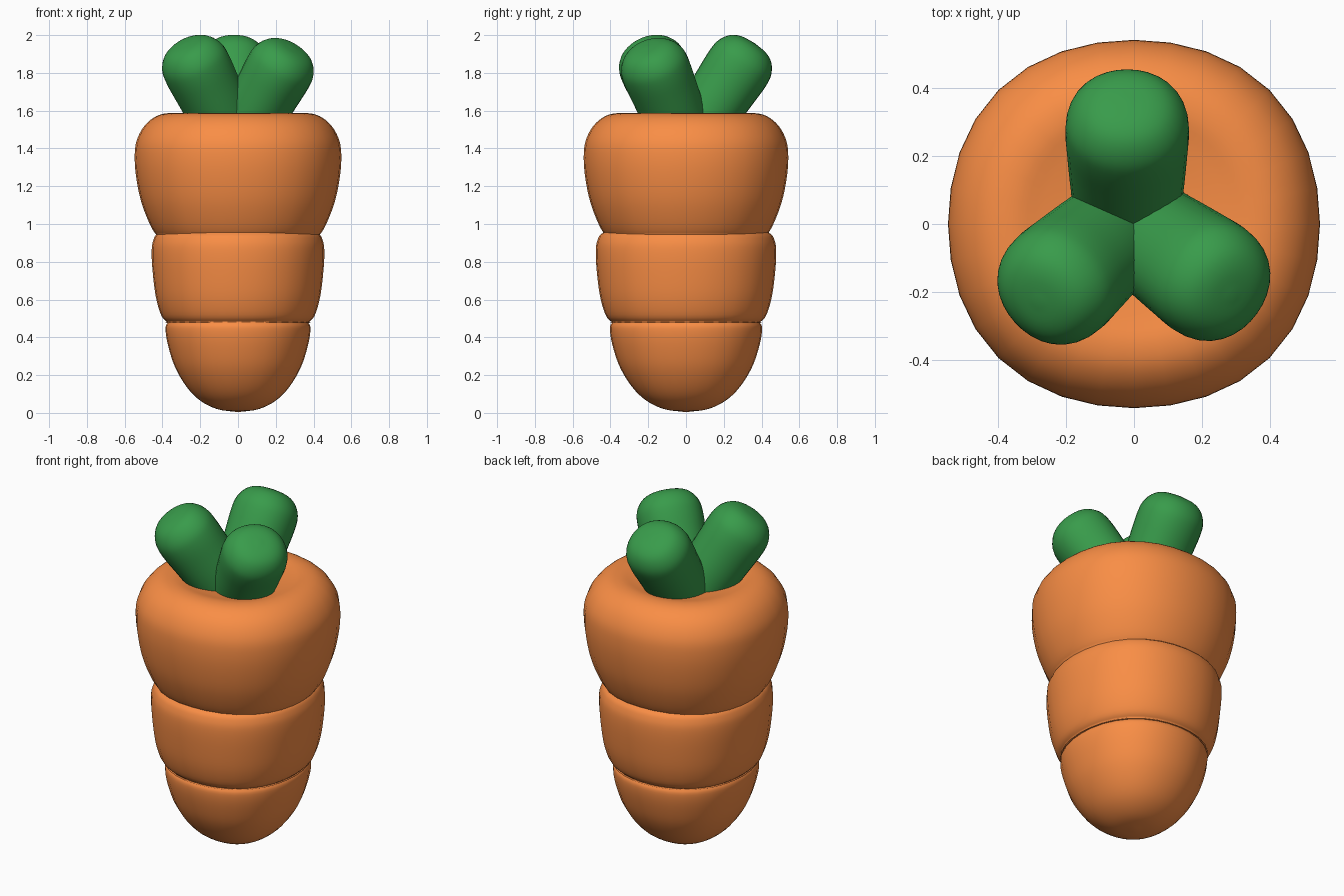
import bpy, bmesh, math
from mathutils import Vector, Matrix

if "Cube" in bpy.data.objects:
    bpy.data.objects.remove(bpy.data.objects["Cube"])


def material(name, col):
    m = bpy.data.materials.new(name)
    m.diffuse_color = col
    m.use_nodes = True
    m.node_tree.nodes["Principled BSDF"].inputs["Base Color"].default_value = m.diffuse_color
    return m


ORANGE = material("orange", (0.95, 0.27, 0.06, 1))
GREEN = material("green", (0.04, 0.33, 0.07, 1))


def smooth_profile(pts, n=4):
    # Catmull-Rom through the (radius, height) points
    p = [Vector(a) for a in pts]
    p = [2 * p[0] - p[1]] + p + [2 * p[-1] - p[-2]]
    out = []
    for i in range(1, len(p) - 2):
        a, b, c, d = p[i - 1:i + 3]
        for k in range(n):
            t = k / n
            out.append(0.5 * (2 * b + (c - a) * t + (2 * a - 5 * b + 4 * c - d) * t**2
                              + (3 * b - a - 3 * c + d) * t**3))
    return out + [p[-2]]


def lathe(name, pts, mat, sx=1, sy=1, square=0.03, sides=32, matrix=None):
    # points run from the bottom axis to the top axis; square bulges the diagonals
    prof = smooth_profile(pts)
    bm = bmesh.new()
    angles = [2 * math.pi * k / sides for k in range(sides)]
    rings = []
    for r, z in prof[1:-1]:
        ring = []
        for a in angles:
            q = r * (1 + square * math.sin(2 * a) ** 2)
            ring.append(bm.verts.new((q * sx * math.cos(a), q * sy * math.sin(a), z)))
        rings.append(ring)
    lo = bm.verts.new((0, 0, prof[0][1]))
    hi = bm.verts.new((0, 0, prof[-1][1]))
    for k in range(sides):
        j = (k + 1) % sides
        bm.faces.new((lo, rings[0][j], rings[0][k]))
        bm.faces.new((hi, rings[-1][k], rings[-1][j]))
        for a, b in zip(rings, rings[1:]):
            bm.faces.new((a[k], a[j], b[j], b[k]))
    if matrix:
        bm.transform(matrix)
    me = bpy.data.meshes.new(name)
    bm.to_mesh(me)
    bm.free()
    me.materials.append(mat)
    me.shade_smooth()
    ob = bpy.data.objects.new(name, me)
    bpy.context.collection.objects.link(ob)
    return ob


# Root: three stacked bulging sections
lathe("root_tip", [(0, 0.004), (0.11, 0.02), (0.20, 0.065), (0.27, 0.135), (0.33, 0.235),
                   (0.366, 0.34), (0.383, 0.43), (0.374, 0.475), (0.32, 0.50), (0, 0.505)],
      ORANGE, 1, 1.05)
lathe("root_middle", [(0, 0.474), (0.35, 0.475), (0.378, 0.483), (0.408, 0.52), (0.436, 0.62),
                      (0.453, 0.76), (0.457, 0.86), (0.448, 0.915), (0.425, 0.95),
                      (0.36, 0.97), (0, 0.975)], ORANGE, 1, 1.045)
lathe("root_top", [(0, 0.934), (0.40, 0.935), (0.433, 0.943), (0.472, 1.01), (0.513, 1.12),
                   (0.538, 1.24), (0.547, 1.35), (0.537, 1.44), (0.495, 1.52), (0.43, 1.572),
                   (0.355, 1.587), (0.27, 1.572), (0.15, 1.555), (0, 1.55)],
      ORANGE, 1, 0.99)

# Leaves: blunt rounded stalks leaning outwards
LEAF = [(0, -0.02), (0.10, -0.015), (0.155, 0.0), (0.168, 0.12), (0.177, 0.27), (0.182, 0.39),
        (0.172, 0.46), (0.135, 0.515), (0.08, 0.543), (0, 0.552)]
for name, heading, tilt, off, scale in [
        ("leaf_back", (0, 1), 34, (-0.02, 0), 1.0),
        ("leaf_left", (-0.74, -0.67), 34, (-0.013, 0.015), 1.0),
        ("leaf_right", (0.81, -0.58), 35, (-0.005, 0), 0.97)]:
    ang = math.atan2(heading[1], heading[0])
    base = (off[0] + 0.055 * heading[0], off[1] + 0.055 * heading[1], 1.5)
    mtx = (Matrix.Translation(base) @ Matrix.Rotation(ang, 4, 'Z')
           @ Matrix.Rotation(math.radians(tilt), 4, 'Y') @ Matrix.Diagonal((1, 1, scale, 1)))
    lathe(name, LEAF, GREEN, 0.97, 1.0, 0.02, 32, mtx)
